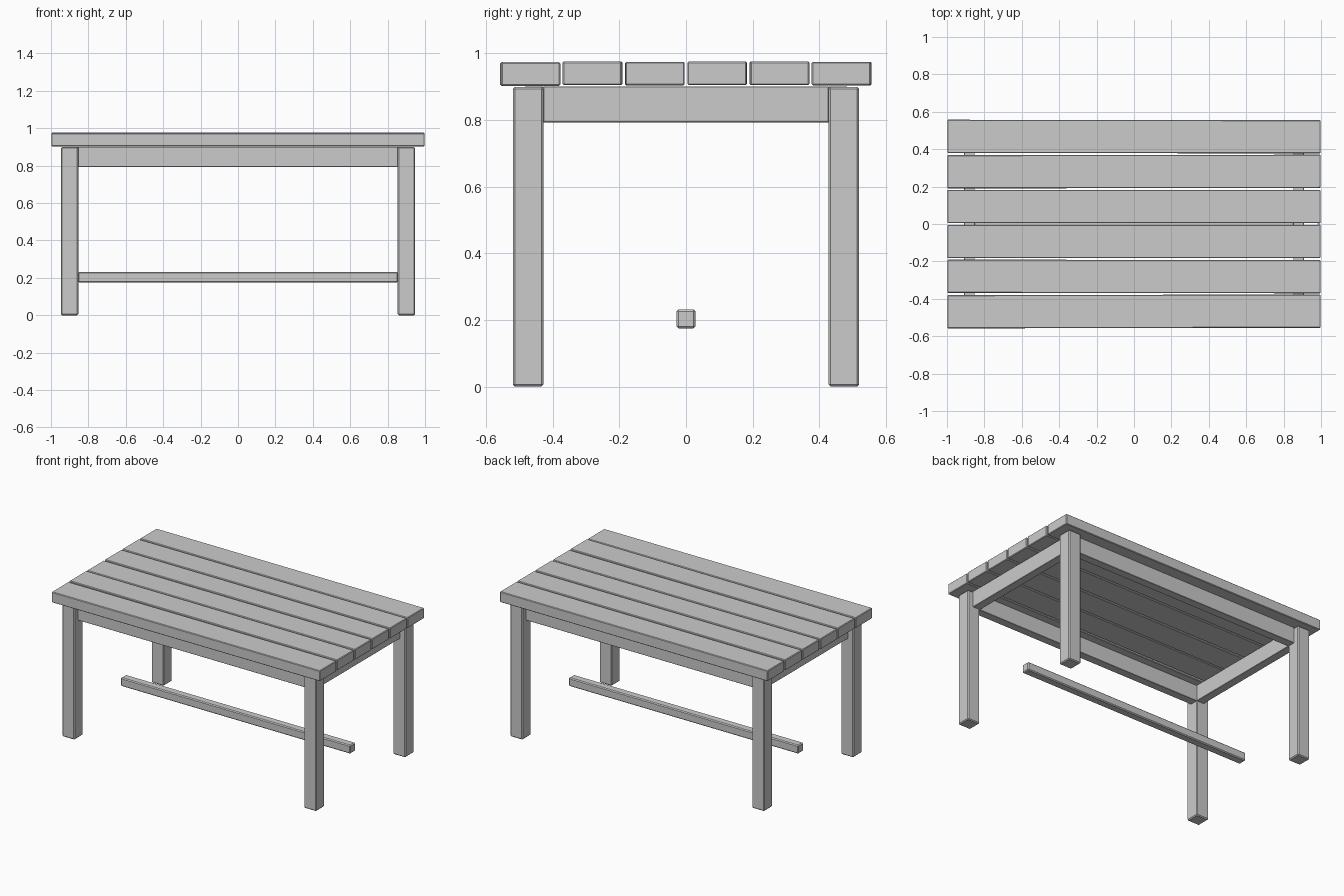
import bpy, math

if "Cube" in bpy.data.objects:
    bpy.data.objects.remove(bpy.data.objects["Cube"])


def beam(name, lo, hi, bevel=0.005, yaw=0.0):
    """Bevelled box between two corners, optionally turned slightly about z."""
    size = [b - a for a, b in zip(lo, hi)]
    mid = [(a + b) / 2 for a, b in zip(lo, hi)]
    bpy.ops.mesh.primitive_cube_add(size=1, location=mid, rotation=(0, 0, yaw))
    ob = bpy.context.object
    ob.name = name
    ob.scale = size
    bpy.ops.object.transform_apply(location=False, rotation=False, scale=True)
    mod = ob.modifiers.new("edge_bevel", 'BEVEL')
    mod.width = bevel
    mod.segments = 1
    return ob


# Table top planks, with tiny hand-laid irregularities
yaws = [0.0015, -0.001, 0.0005, -0.0005, 0.001, -0.001]
lifts = [-0.001, 0.001, 0.0, 0.001, 0.001, 0.0]
for i in range(6):
    y = (i - 2.5) * 0.187
    beam(f"top_plank_{i + 1}", (-0.998, y - 0.089, 0.904 + lifts[i]),
         (0.998, y + 0.089, 0.975 + lifts[i]), 0.004, yaws[i])

# Legs
for sx, side in ((-1, "left"), (1, "right")):
    for sy, end in ((-1, "front"), (1, "back")):
        x, y = sx * 0.9, sy * 0.474
        beam(f"{end}_{side}_leg", (x - 0.046, y - 0.046, 0), (x + 0.046, y + 0.046, 0.9), 0.006)

# Long aprons
for s, name in ((-1, "front_apron"), (1, "back_apron")):
    y = s * 0.456
    beam(name, (-0.855, y - 0.028, 0.793), (0.855, y + 0.028, 0.901), 0.002)

# End aprons
for s, name in ((-1, "left_apron"), (1, "right_apron")):
    x = s * 0.88
    beam(name, (x - 0.028, -0.429, 0.793), (x + 0.028, 0.429, 0.901), 0.002)

# Low central stretcher
beam("stretcher", (-0.855, -0.028, 0.175), (0.855, 0.028, 0.232), 0.006)
